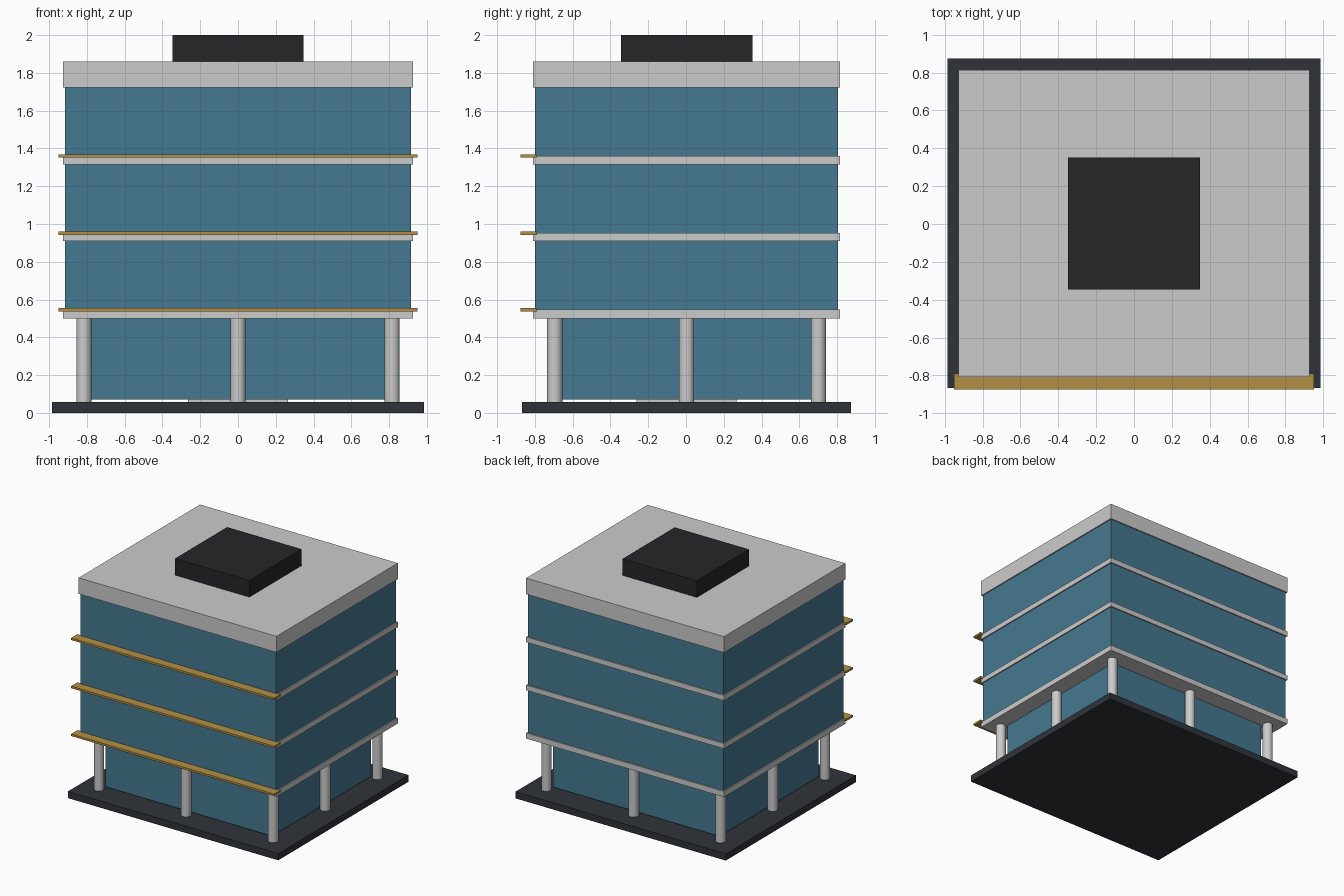
import bpy

if "Cube" in bpy.data.objects:
    bpy.data.objects.remove(bpy.data.objects["Cube"])

CY = 0.003  # the building sits a hair behind the origin because of the front ledges


def material(name, rgb):
    m = bpy.data.materials.new(name)
    m.diffuse_color = (*rgb, 1.0)
    m.use_nodes = True
    m.node_tree.nodes["Principled BSDF"].inputs["Base Color"].default_value = m.diffuse_color
    return m


GLASS = material("blue_glass", (0.06, 0.19, 0.28))
GOLD = material("gold_trim", (0.45, 0.28, 0.06))
PAVING = material("dark_paving", (0.028, 0.033, 0.041))
PLANT = material("roof_black", (0.018, 0.019, 0.021))


def box(name, hx, hy, z0, z1, mat=None, y=CY):
    """Box with half sizes hx, hy spanning z0 to z1."""
    bpy.ops.mesh.primitive_cube_add(size=1, location=(0, y, (z0 + z1) / 2))
    ob = bpy.context.object
    ob.name = name
    ob.scale = (2 * hx, 2 * hy, z1 - z0)
    bpy.ops.object.transform_apply(location=False, rotation=False, scale=True)
    if mat:
        ob.data.materials.append(mat)
    return ob


def column(name, x, y, z0, z1, r=0.04):
    bpy.ops.mesh.primitive_cylinder_add(vertices=24, radius=r, depth=z1 - z0,
                                        location=(x, y, (z0 + z1) / 2))
    bpy.context.object.name = name
    bpy.ops.object.shade_smooth_by_angle()


# Ground slab, inner core and recessed lobby glazing
BASE_TOP = 0.057
box("base_plinth", 0.985, 0.871, 0, BASE_TOP, PAVING)
box("service_core", 0.265, 0.265, BASE_TOP, 1.80)
box("lobby_glass", 0.78, 0.66, 0.07, 0.505, GLASS)

# Columns around the perimeter of the lobby
for i in (-1, 0, 1):
    for j in (-1, 0, 1):
        if i or j:
            column(f"column_{i + 1}_{j + 1}", i * 0.816, CY + j * 0.698, BASE_TOP, 0.505)

# Upper storeys: floor slab, glazing and front ledge
for n, (bottom, top, ceiling) in enumerate([(0.50, 0.547, 0.909),
                                            (0.909, 0.952, 1.316),
                                            (1.316, 1.36, 1.723)], 1):
    box(f"floor_slab_{n}", 0.927, 0.812, bottom, top)
    box(f"storey_glass_{n}", 0.917, 0.802, top, ceiling, GLASS)
    box(f"front_ledge_{n}", 0.951, 0.043, top - 0.009, top + 0.008, GOLD, y=-0.832)

# Roof slab and plant room
box("roof_slab", 0.927, 0.812, 1.723, 1.859)
box("roof_plant_room", 0.348, 0.348, 1.859, 2.0, PLANT)
